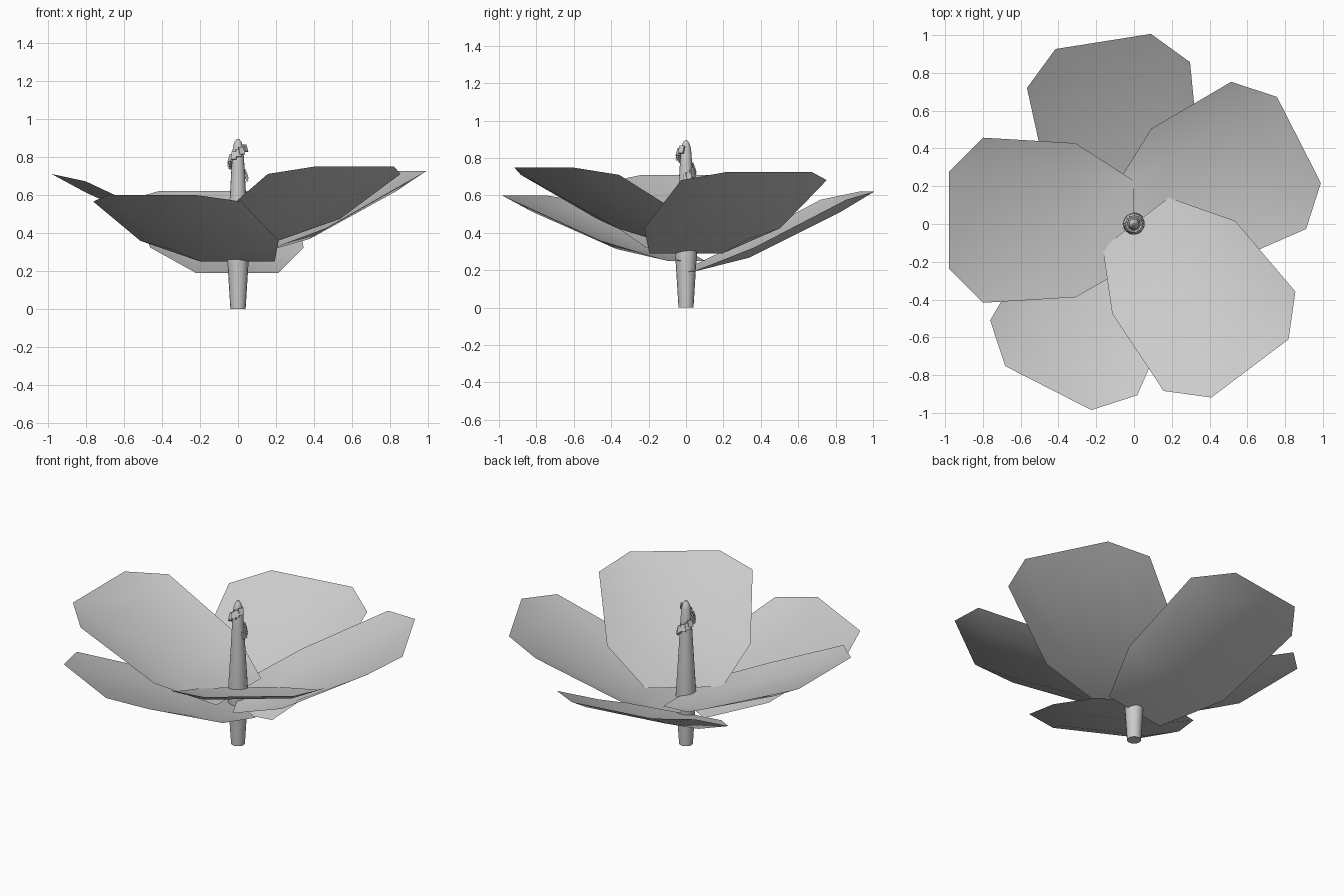
import bpy, bmesh
from math import sin, cos, pi, radians
from mathutils import Matrix, Vector

if "Cube" in bpy.data.objects:
    bpy.data.objects.remove(bpy.data.objects["Cube"])


def make(name, bm, smooth=40):
    bmesh.ops.recalc_face_normals(bm, faces=bm.faces)
    me = bpy.data.meshes.new(name)
    bm.to_mesh(me)
    bm.free()
    ob = bpy.data.objects.new(name, me)
    bpy.context.collection.objects.link(ob)
    if smooth:
        bpy.ops.object.select_all(action='DESELECT')
        ob.select_set(True)
        bpy.context.view_layer.objects.active = ob
        bpy.ops.object.shade_smooth_by_angle(angle=radians(smooth))
    return ob


def lathe(name, profile, n=16):
    bm = bmesh.new()
    rings = [[bm.verts.new((r * cos(2 * pi * i / n), r * sin(2 * pi * i / n), z))
              for i in range(n)] for r, z in profile]
    for a, b in zip(rings, rings[1:]):
        for i in range(n):
            j = (i + 1) % n
            bm.faces.new((a[i], a[j], b[j], b[i]))
    bm.faces.new(rings[0][::-1])
    bm.faces.new(rings[-1])
    return make(name, bm)


def petal(name, angle, z0, rise, shift):
    # cupped grid with cut corners: outward distance, half width, rise fraction
    inner = [(0, .22, 0), (.31, .22, .18), (.80, .25, .75), (.98, .256, 1)]
    edge = [(.31, .408, .31), (.80, .437, .90)]
    bm = bmesh.new()
    m = Matrix.Rotation(radians(angle), 4, 'Z')

    def v(u, w, t):
        return bm.verts.new(m @ Vector((u, w + shift * (1 if u else .4), z0 + rise * t)))
    L, R = [[v(u, s * w, t) for u, w, t in inner] for s in (-1, 1)]
    for a, b in zip(range(3), range(1, 4)):
        bm.faces.new((L[a], L[b], R[b], R[a]))
    for side, s in ((L, -1), (R, 1)):
        e0, e1 = [v(u, s * w, t) for u, w, t in edge]
        bm.faces.new((side[0], side[1], e0))
        bm.faces.new((side[1], side[2], e1, e0))
        bm.faces.new((side[2], side[3], e1))
    return make(name, bm, 60)


# Petals: direction, inner height, rise, sideways shift
for i, p in enumerate([(99, .19, .43, .01), (243, .25, .35, -.01), (27, .29, .435, 0),
                       (180, .32, .39, -.02), (307, .35, .40, .03)]):
    petal(f"petal_{i + 1}", *p)

# Stem and central column
lathe("stem", [(.040, 0), (.057, .27)])
lathe("pistil_column", [(.056, .24), (.060, .30), (.045, .55), (.034, .75),
                        (.027, .85), (.017, .88), (.006, .895)])

# Small plates around the column top
bm = bmesh.new()
for i in range(13):
    m = (Matrix.Rotation(i * 2.4, 4, 'Z')
         @ Matrix.Translation((.044, 0, .69 + .155 * ((i * 5) % 13) / 12))
         @ Matrix.Rotation(radians(-18), 4, 'Y')
         @ Matrix.Diagonal((.010, .030, .040, 1)))
    bmesh.ops.create_cube(bm, size=1, matrix=m)
make("stamens", bm, 0)
